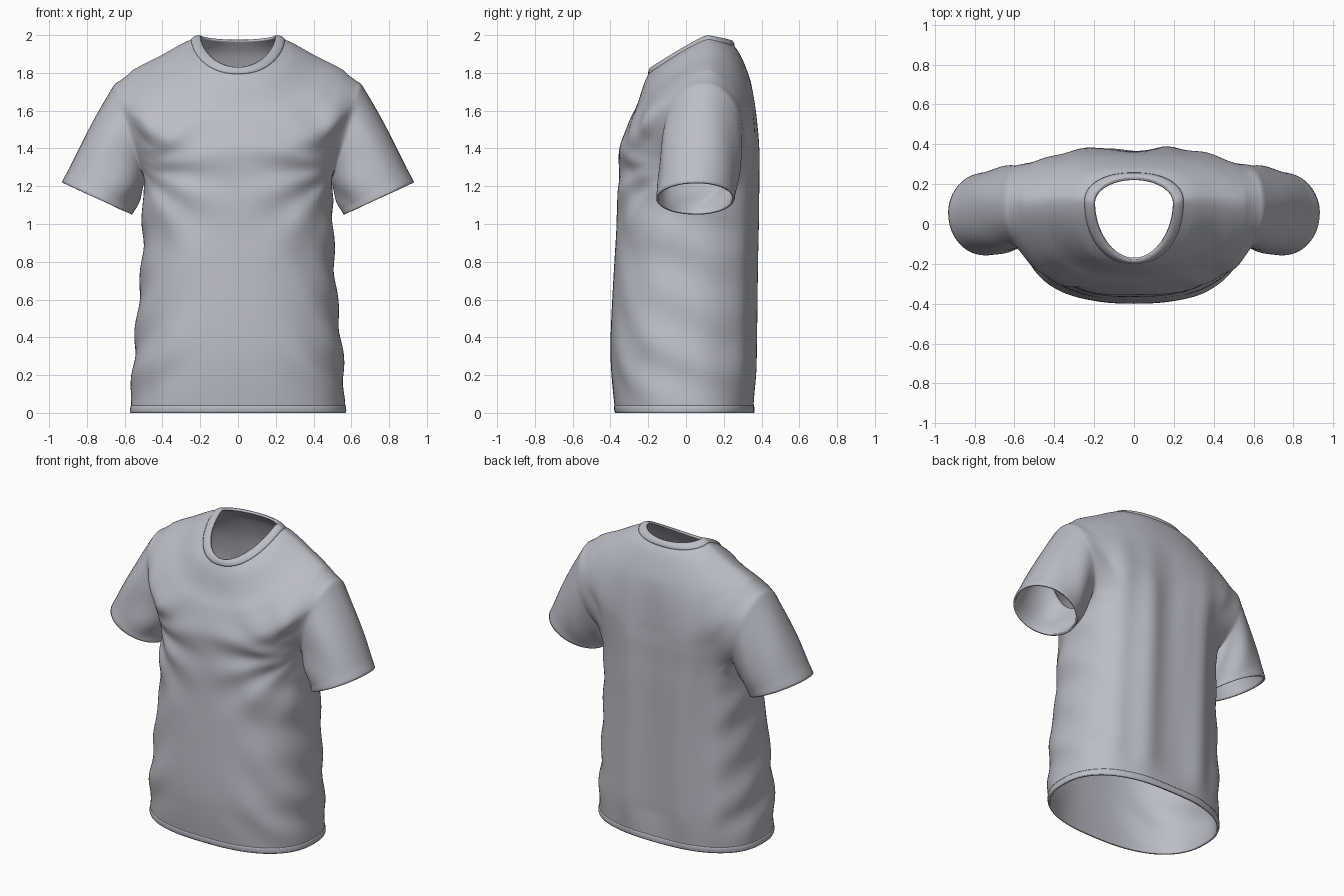
import bpy, bmesh
from math import sin, cos, pi, exp, atan2, hypot
from mathutils import Vector

if "Cube" in bpy.data.objects:
    bpy.data.objects.remove(bpy.data.objects["Cube"])

fabric = bpy.data.materials.new("grey fabric")
fabric.use_nodes = True
COLOR = (0.5, 0.51, 0.57, 1)
fabric.diffuse_color = COLOR
fabric.node_tree.nodes["Principled BSDF"].inputs["Base Color"].default_value = COLOR

# Rings, hem to neck: half width, side y, front y, back y, side z, front z, back z
RINGS = [
    (.57, 0, -.375, .36, 0, 0, 0),
    (.56, 0, -.395, .38, .2, .2, .2),
    (.545, 0, -.4, .385, .4, .4, .4),
    (.51, .03, -.38, .39, .8, .8, .8),
    (.505, .04, -.365, .395, 1.1, 1.05, 1.05),
    (.51, .07, -.36, .395, 1.25, 1.2, 1.22),
    (.56, .09, -.355, .395, 1.5, 1.32, 1.36),
    (.65, .1, -.345, .385, 1.75, 1.42, 1.5),
    (.54, .11, -.305, .365, 1.83, 1.54, 1.66),
    (.42, .12, -.26, .335, 1.89, 1.63, 1.78),
    (.3, .12, -.22, .285, 1.955, 1.75, 1.9),
    (.2, .11, -.18, .23, 2, 1.83, 1.975),
]
COLS, STEPS = 64, 6
ARM_LOW, ARM_TOP = 5 * STEPS, 7 * STEPS
ARM_FRONT, ARM_BACK = 4, 6


def spline(s):
    """Ring values at a fractional position along the list."""
    i = min(int(s), len(RINGS) - 2)
    t = s - i
    a, b, c, d = (RINGS[min(max(i + k, 0), len(RINGS) - 1)] for k in (-1, 0, 1, 2))
    return [q + t / 2 * (r - p + t * (2 * p - 5 * q + 4 * r - u + t * (3 * (q - r) + u - p)))
            for p, q, r, u in zip(a, b, c, d)]


def ring_point(s, angle):
    w, ys, yf, yb, zs, zf, zb = spline(s)
    c, n = cos(angle), sin(angle)
    power = .8 if s < 10 else .8 + .2 * (s - 10)
    x = w * abs(c) ** power * (1 if c > 0 else -1)
    k = abs(n) ** (power + .05)
    y_end, z_end = (yb, zb) if n > 0 else (yf, zf)
    return Vector((x, ys + (y_end - ys) * k, zs + (z_end - zs) * abs(n) ** 1.15))


def drape(p):
    """Soft cloth folds on the torso."""
    x, y, z = p
    ax = abs(x)
    body = max(0, min(1, z * 5)) * max(0, min(1, (1.75 - z) * 3))
    if y > .1:
        p.y += body * (-.035 * exp(-(x / .1) ** 2) + .008 * cos(x * 30 + z))
    elif y < -.1:
        r = hypot(ax - .5, z - 1.3)
        fan = atan2(1.3 - z, .55 - ax)
        p.y += body * .010 * sin(fan * 11 + (1 if x > 0 else 0)) * exp(-((r - .25) / .25) ** 2)
        p.y += body * .010 * exp(-((ax - .4) / .13) ** 2) * sin(z * 17 + ax * 16 + x * 2)
    side = body * max(0, min(1, (ax - .36) * 8)) * max(0, min(1, (1.2 - z) * 5))
    p.x += side * .010 * sin(z * 21 + y * 9 + x * 3) * (1 if x > 0 else -1)
    return p


def finish(name, bm, thickness):
    bmesh.ops.recalc_face_normals(bm, faces=bm.faces)
    mesh = bpy.data.meshes.new(name)
    bm.to_mesh(mesh)
    bm.free()
    mesh.materials.append(fabric)
    ob = bpy.data.objects.new(name, mesh)
    bpy.context.collection.objects.link(ob)
    sub = ob.modifiers.new("smooth", "SUBSURF")
    sub.levels = sub.render_levels = 1
    shell = ob.modifiers.new("cloth thickness", "SOLIDIFY")
    shell.thickness, shell.offset = thickness, -1
    for f in mesh.polygons:
        f.use_smooth = True
    return ob


def bridge(bm, low, high):
    n = len(low)
    for i in range(n):
        bm.faces.new((low[i], low[(i + 1) % n], high[(i + 1) % n], high[i]))


# Torso
bm = bmesh.new()
rows = []
for r in range((len(RINGS) - 1) * STEPS + 1):
    rows.append([bm.verts.new(drape(ring_point(r / STEPS, 2 * pi * c / COLS))) for c in range(COLS)])
for low, high in zip(rows, rows[1:]):
    bridge(bm, low, high)

# Sleeves grow out of an oval opening on each side
CENTRE, UP = Vector((.57, .09, 1.49)), Vector((.08, 0, .26))
CUFF, CUFF_UP = Vector((.747, .05, 1.135)), Vector((.185, 0, .085))
loops = []
for side in (1, -1):
    def vert(r, c):
        return rows[r][(c if side > 0 else COLS // 2 - c) % COLS]

    cs = range(-ARM_FRONT, ARM_BACK + 1)
    rs = range(ARM_LOW, ARM_TOP + 1)
    loop = ([vert(ARM_LOW, c) for c in cs] + [vert(r, ARM_BACK) for r in rs[1:]]
            + [vert(ARM_TOP, c) for c in reversed(cs[:-1])]
            + [vert(r, -ARM_FRONT) for r in reversed(rs[1:-1])])
    inner = [vert(r, c) for r in rs[1:-1] for c in cs[1:-1]]
    bmesh.ops.delete(bm, geom=inner, context="VERTS")
    angles = []
    for v in loop:
        a = atan2((v.co.z - CENTRE.z) / UP.z, (v.co.y - CENTRE.y) / .21)
        angles.append(a)
        v.co = CENTRE + UP * sin(a) + Vector((0, .21 * cos(a), 0))
        v.co.x *= side
    loops.append((side, loop, angles))

# Relax the cloth around the openings
edge = {v for _, loop, _ in loops for v in loop}
near = [v for v in bm.verts if v.is_valid and v not in edge and abs(v.co.x) > .3
        and min((v.co - e.co).length for e in edge) < .1]
for _ in range(8):
    bmesh.ops.smooth_vert(bm, verts=near, factor=.5, use_axis_x=True, use_axis_y=True, use_axis_z=True)

LENGTH = 18
for side, loop, angles in loops:
    last = loop
    for k in range(1, LENGTH + 1):
        t = k / LENGTH
        new = []
        for a in angles:
            up = UP.lerp(CUFF_UP, t)
            puff = 1 + .05 * sin(pi * t)
            fold = .03 * sin(pi * t) * sin(a * 5 + t * 4) * (1 - .6 * sin(a))
            fold += .015 if t > .9 else 0
            p = CENTRE.lerp(CUFF, t) + (up * sin(a) + Vector((0, .205 * cos(a), 0))) * (puff + fold)
            p.x *= side
            new.append(bm.verts.new(p))
        bridge(bm, last, new)
        last = new
finish("shirt_body_and_sleeves", bm, .012)


# Raised bands: neck rib and bottom hem
def band(name, start, end, lift, count=5):
    bm = bmesh.new()
    last = None
    for k in range(count):
        s = start + (end - start) * k / (count - 1)
        bulge = lift * (1 if 0 < k < count - 1 else .1)
        ring = []
        for c in range(COLS):
            a = 2 * pi * c / COLS
            p = drape(ring_point(s, a))
            out = Vector((cos(a), sin(a), .8 if s > 8 else 0)).normalized()
            p += out * bulge
            p.z = min(p.z, 2)
            ring.append(bm.verts.new(p))
        if last:
            bridge(bm, last, ring)
        last = ring
    finish(name, bm, .008)


band("neck_rib", 10.45, 11, .009)
band("bottom_hem", 0, .27, .004)
